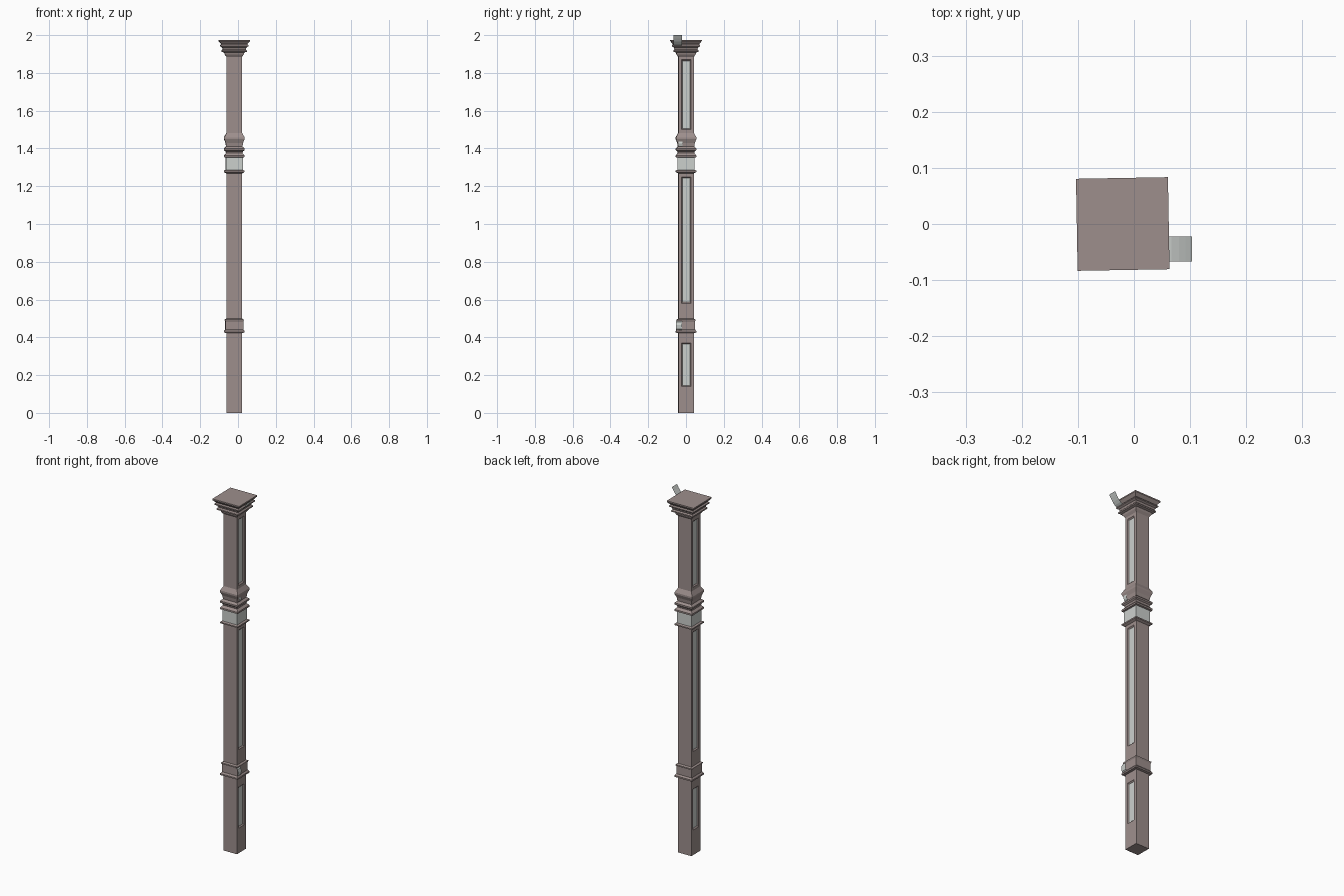
import bpy, bmesh, math
from mathutils import Matrix, Vector

if "Cube" in bpy.data.objects:
    bpy.data.objects.remove(bpy.data.objects["Cube"])

CX = -0.02                      # pillar axis
TURN = Matrix.Translation((CX, 0, 0)) @ Matrix.Rotation(math.radians(1), 4, 'Z')


def material(name, col):
    m = bpy.data.materials.new(name)
    m.diffuse_color = (*col, 1)
    m.use_nodes = True
    m.node_tree.nodes["Principled BSDF"].inputs["Base Color"].default_value = m.diffuse_color
    return m


brown = material("dusty_brown", (0.34, 0.275, 0.265))
grey = material("pale_grey", (0.60, 0.63, 0.61))


def finish(bm, name, mats, turn=True, recalc=True):
    bmesh.ops.remove_doubles(bm, verts=bm.verts, dist=1e-5)
    if recalc:
        bmesh.ops.recalc_face_normals(bm, faces=bm.faces)
    me = bpy.data.meshes.new(name)
    bm.to_mesh(me)
    bm.free()
    ob = bpy.data.objects.new(name, me)
    bpy.context.collection.objects.link(ob)
    for m in mats:
        me.materials.append(m)
    if turn:
        ob.matrix_world = TURN
    return ob


def moulding(name, profile, mat):
    """Square moulding from (half width, z) pairs, closed at both ends."""
    bm = bmesh.new()
    rings = [[bm.verts.new((sx * h, sy * h, z)) for sx, sy in
              ((-1, -1), (1, -1), (1, 1), (-1, 1))] for h, z in profile]
    for a, b in zip(rings, rings[1:]):
        for i in range(4):
            j = (i + 1) % 4
            bm.faces.new((a[i], a[j], b[j], b[i]))
    bm.faces.new(rings[0])
    bm.faces.new(rings[-1])
    return finish(bm, name, [mat])


def shaft(name, z0, z1, p0, p1, h=0.041):
    """Square shaft with a recessed pale panel on both x sides."""
    bm = bmesh.new()

    def quad(pts, mi=0):
        f = bm.faces.new([bm.verts.new(p) for p in pts])
        f.material_index = mi

    def rect(x, w, a, b):
        return [(x, -w, a), (x, w, a), (x, w, b), (x, -w, b)]

    for s in (-1, 1):
        loops = [rect(s * h, h, z0, z1),
                 rect(s * h, 0.025, p0, p1),
                 rect(s * (h - 0.006), 0.020, p0 + 0.006, p1 - 0.006)]
        for a, b in zip(loops, loops[1:]):
            for i in range(4):
                j = (i + 1) % 4
                quad((a[i], a[j], b[j], b[i]))
        quad(loops[-1], 1)
        quad([(-h, s * h, z0), (h, s * h, z0), (h, s * h, z1), (-h, s * h, z1)])
    for z in (z0, z1):
        quad([(-h, -h, z), (h, -h, z), (h, h, z), (-h, h, z)])
    return finish(bm, name, [brown, grey])


def strip(name, path, y0, y1):
    """Thin curled sheet swept along y from (x, z) points."""
    bm = bmesh.new()
    rows = [[bm.verts.new((x, y, z)) for y in (y0, y1)] for x, z in path]
    for a, b in zip(rows, rows[1:]):
        bm.faces.new((a[0], b[0], b[1], a[1]))
    return finish(bm, name, [grey], turn=False, recalc=False)


# three shaft sections
shaft("lower_shaft", 0.0, 0.425, 0.14, 0.37)
shaft("middle_shaft", 0.495, 1.275, 0.58, 1.25)
shaft("upper_shaft", 1.475, 1.89, 1.50, 1.87)

# lower collar
moulding("lower_collar", [(0.041, 0.423), (0.054, 0.425), (0.054, 0.433), (0.047, 0.442),
                          (0.047, 0.485), (0.050, 0.490), (0.050, 0.494), (0.041, 0.499)], brown)

# middle collar: ledge, pale band, stacked mouldings
moulding("band_ledge", [(0.041, 1.268), (0.054, 1.275), (0.054, 1.282), (0.045, 1.287)], brown)
moulding("pale_band", [(0.045, 1.286), (0.045, 1.353)], grey)
moulding("middle_collar", [(0.045, 1.352), (0.054, 1.354), (0.054, 1.363), (0.043, 1.375),
                           (0.046, 1.385), (0.054, 1.391), (0.054, 1.400), (0.043, 1.410),
                           (0.046, 1.430), (0.054, 1.450), (0.054, 1.459), (0.041, 1.482)], brown)

# capital
moulding("capital", [(0.041, 1.885), (0.050, 1.898), (0.053, 1.908), (0.066, 1.912),
                     (0.066, 1.919), (0.060, 1.925), (0.064, 1.935), (0.074, 1.941),
                     (0.074, 1.947), (0.068, 1.952), (0.082, 1.968), (0.082, 1.975)], brown)

# curled sheets on the right side
strip("top_curl", [(0.055, 1.945), (0.067, 1.952), (0.080, 1.965), (0.092, 1.982), (0.103, 2.0)],
      -0.067, -0.022)
strip("middle_curl", [(0.022, 1.408), (0.030, 1.414), (0.034, 1.425), (0.032, 1.438)],
      -0.040, -0.018)
strip("lower_curl", [(0.026, 0.437), (0.034, 0.445), (0.037, 0.465), (0.033, 0.482), (0.026, 0.488)],
      -0.053, -0.022)
